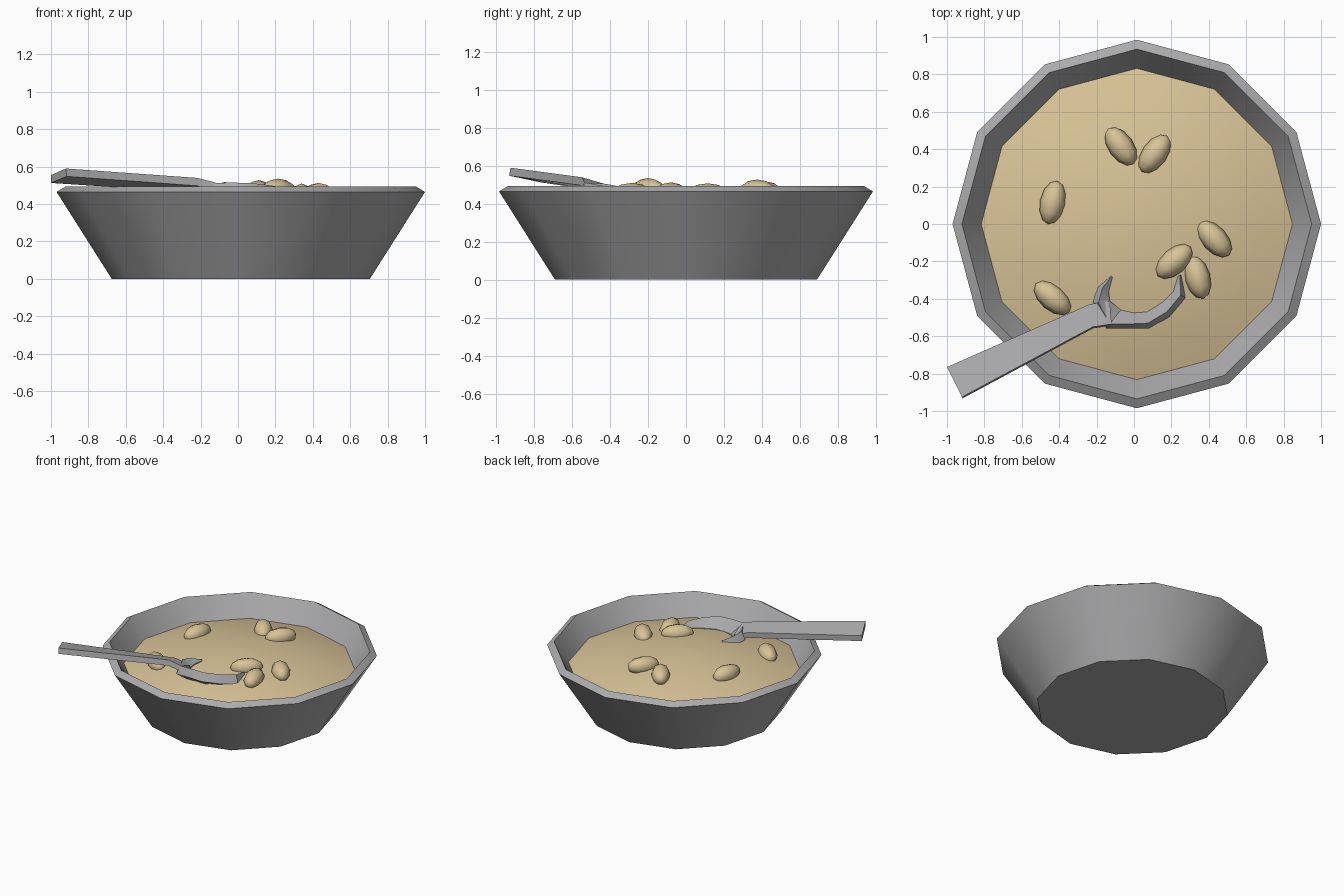
import bpy, bmesh, math
from mathutils import Matrix, Vector

if "Cube" in bpy.data.objects:
    bpy.data.objects.remove(bpy.data.objects["Cube"])

CX = 0.015      # bowl axis in x
SIDES = 12


def material(name, rgb):
    m = bpy.data.materials.new(name)
    m.diffuse_color = (*rgb, 1)
    m.use_nodes = True
    m.node_tree.nodes["Principled BSDF"].inputs["Base Color"].default_value = m.diffuse_color
    return m


GREY = material("grey_metal", (0.41, 0.41, 0.42))
TAN = material("tan_porridge", (0.69, 0.55, 0.31))


def finish(name, bm, mat, angle=40):
    bmesh.ops.remove_doubles(bm, verts=bm.verts, dist=1e-5)
    bmesh.ops.recalc_face_normals(bm, faces=bm.faces)
    me = bpy.data.meshes.new(name)
    bm.to_mesh(me)
    bm.free()
    me.materials.append(mat)
    ob = bpy.data.objects.new(name, me)
    bpy.context.collection.objects.link(ob)
    bpy.ops.object.select_all(action='DESELECT')
    ob.select_set(True)
    bpy.context.view_layer.objects.active = ob
    bpy.ops.object.shade_smooth_by_angle(angle=math.radians(angle))
    return ob


def lathe(name, profile, mat):
    """Turn an (r, z) profile into a closed twelve-sided solid."""
    bm = bmesh.new()
    rings = []
    for r, z in profile:
        rings.append([bm.verts.new((CX + r * math.cos(math.tau * i / SIDES),
                                    r * math.sin(math.tau * i / SIDES), z))
                      for i in range(SIDES)])
    for a, b in zip(rings, rings[1:]):
        for i in range(SIDES):
            j = (i + 1) % SIDES
            bm.faces.new((a[i], a[j], b[j], b[i]))
    bm.faces.new(rings[0][::-1])
    bm.faces.new(rings[-1])
    return finish(name, bm, mat)


def strip(name, rows, drop, flare, mat):
    """Thick strip lofted over (inner, outer) top points; the underside is
    lowered by drop and its outer edge is pushed sideways by flare."""
    bm = bmesh.new()
    loops = []
    for a, b in rows:
        a, b = Vector(a), Vector(b)
        out = (b - a)
        out.z = 0
        out.normalize()
        low = Vector((0, 0, -drop))
        loops.append([bm.verts.new(p) for p in
                      (a, b, b + low + out * flare, a + low)])
    for p, q in zip(loops, loops[1:]):
        for i in range(4):
            j = (i + 1) % 4
            bm.faces.new((p[i], p[j], q[j], q[i]))
    bm.faces.new(loops[0][::-1])
    bm.faces.new(loops[-1])
    return finish(name, bm, mat, 35)


def soup_z(r):
    return 0.48 - 0.145 * (r / 0.83) ** 2


# Bowl: flared wall, bevelled rim, inner wall and floor
lathe("bowl", [(0.69, 0), (0.985, 0.465), (0.935, 0.495), (0.65, 0.05)], GREY)

# Porridge: gently domed filling
lathe("porridge", [(0.80, 0.29), (0.832, 0.335)] +
      [(r, soup_z(r)) for r in (0.7, 0.55, 0.4, 0.25, 0.1, 0.02)], TAN)

# Nuts half sunk in the filling: x, y, turn in degrees, centre height
nuts = [(-0.07, 0.415, -55, 0.45), (0.11, 0.375, 55, 0.46),
        (-0.435, 0.115, 78, 0.44), (-0.435, -0.395, -40, 0.405),
        (0.215, -0.20, 42, 0.468), (0.34, -0.285, -75, 0.442),
        (0.43, -0.08, -48, 0.445)]
for n, (x, y, turn, z) in enumerate(nuts, 1):
    bm = bmesh.new()
    bmesh.ops.create_uvsphere(bm, u_segments=8, v_segments=6, radius=1)
    place = (Matrix.Translation((x, y, z))
             @ Matrix.Rotation(math.radians(turn), 4, 'Z')
             @ Matrix.Diagonal((0.118, 0.068, 0.068, 1))
             @ Matrix.Rotation(math.pi / 2, 4, 'Y'))
    bmesh.ops.transform(bm, matrix=place, verts=bm.verts)
    finish(f"nut_{n}", bm, TAN, 60)

# Spoon handle: flat bar resting over the rim
strip("spoon_handle", [((-1.0, -0.765, 0.555), (-0.92, -0.925, 0.59)),
                       ((-0.24, -0.43, 0.505), (-0.22, -0.55, 0.54)),
                       ((-0.13, -0.41, 0.465), (-0.12, -0.535, 0.515))],
      0.042, 0.008, GREY)

# Spoon dish: the crescent of its edge that shows above the filling
strip("spoon_dish", [((-0.115, -0.285, 0.462), (-0.12, -0.28, 0.466)),
                     ((-0.135, -0.36, 0.455), (-0.17, -0.345, 0.49)),
                     ((-0.13, -0.41, 0.45), (-0.19, -0.42, 0.505)),
                     ((-0.07, -0.46, 0.436), (-0.13, -0.535, 0.512)),
                     ((0.0, -0.475, 0.432), (-0.04, -0.535, 0.515)),
                     ((0.07, -0.47, 0.434), (0.075, -0.53, 0.512)),
                     ((0.15, -0.42, 0.440), (0.175, -0.47, 0.50)),
                     ((0.21, -0.36, 0.445), (0.25, -0.38, 0.485)),
                     ((0.235, -0.28, 0.455), (0.245, -0.275, 0.465))],
      0.06, 0.03, GREY)
